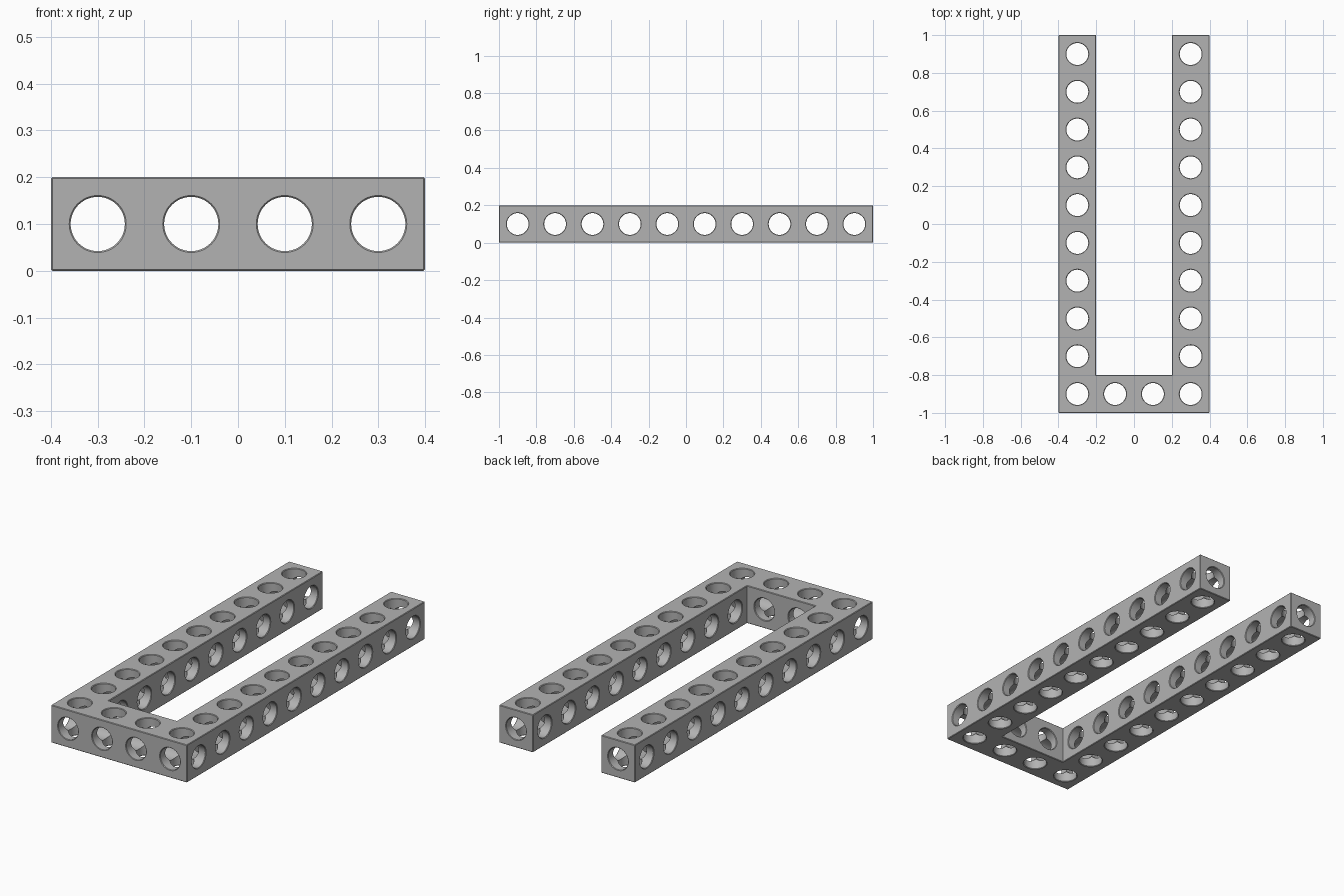
import bpy
import bmesh
from math import cos, sin, pi
from mathutils import Vector

if "Cube" in bpy.data.objects:
    bpy.data.objects.remove(bpy.data.objects["Cube"], do_unlink=True)

HALF = 0.1        # half of one cell
BORE = 0.058      # radius of the holes
LIP = 0.003       # chamfer at the hole mouths
EDGE = 0.003      # chamfer on the outer edges
SIDES = 48

# One grey material
grey = bpy.data.materials.new("light grey")
grey.use_nodes = True
colour = (0.45, 0.45, 0.45, 1)
grey.diffuse_color = colour
grey.node_tree.nodes["Principled BSDF"].inputs["Base Color"].default_value = colour

# Cells of the U shape: two arms and a crossbar
cells = {(i, j) for i in range(4) for j in range(10) if i in (0, 3) or j == 0}
bm = bmesh.new()


def add_strip(inner, outer):
    """Closed band of quads between two rings of points."""
    a = [bm.verts.new(p) for p in inner]
    b = [bm.verts.new(p) for p in outer]
    for k in range(SIDES):
        n = (k + 1) % SIDES
        bm.faces.new((a[k], a[n], b[n], b[k]))


def add_side(centre, axis, sign, is_open):
    """Bore from the crossing in the cell's middle out to one side, with a plate if exposed."""
    def point(u, v, depth):
        p = Vector()
        p[axis], p[(axis + 1) % 3], p[(axis + 2) % 3] = sign * depth, u, v
        return centre + p

    crossing, neck, mouth, border = [], [], [], []
    for k in range(SIDES):
        c, s = cos(2 * pi * k / SIDES), sin(2 * pi * k / SIDES)
        m = max(abs(c), abs(s))
        crossing.append(point(BORE * c, BORE * s, BORE * m))
        neck.append(point(BORE * c, BORE * s, HALF - LIP if is_open else HALF))
        mouth.append(point((BORE + LIP) * c, (BORE + LIP) * s, HALF))
        border.append(point(HALF * c / m, HALF * s / m, HALF))
    add_strip(crossing, neck)
    if is_open:
        add_strip(neck, mouth)
        add_strip(mouth, border)


for i, j in cells:
    centre = Vector((-0.3 + 0.2 * i, -0.9 + 0.2 * j, HALF))
    for sign in (-1, 1):
        add_side(centre, 0, sign, (i + sign, j) not in cells)
        add_side(centre, 1, sign, (i, j + sign) not in cells)
        add_side(centre, 2, sign, True)

bmesh.ops.remove_doubles(bm, verts=bm.verts, dist=0.0001)
bmesh.ops.recalc_face_normals(bm, faces=bm.faces)
bm.normal_update()


# Chamfer the convex outer edges, where two flat sides meet
def is_flat(face):
    return max(abs(n) for n in face.normal) > 0.9999 and \
        any(len(v.link_faces) > 3 and face.calc_area() > 0.0001 for v in face.verts)


outer_edges = [e for e in bm.edges
               if len(e.link_faces) == 2 and e.is_convex
               and abs(e.calc_face_angle() - pi / 2) < 0.01
               and all(is_flat(f) for f in e.link_faces)]
bmesh.ops.bevel(bm, geom=outer_edges, offset=EDGE, segments=1,
                affect='EDGES', profile=0.5, clamp_overlap=True)

mesh = bpy.data.meshes.new("u_beam_frame")
bm.to_mesh(mesh)
bm.free()
mesh.materials.append(grey)
frame = bpy.data.objects.new("u_beam_frame", mesh)
bpy.context.collection.objects.link(frame)

# Smooth bores, crisp edges
bpy.ops.object.select_all(action='DESELECT')
frame.select_set(True)
bpy.context.view_layer.objects.active = frame
bpy.ops.object.shade_smooth_by_angle(angle=pi / 6)
